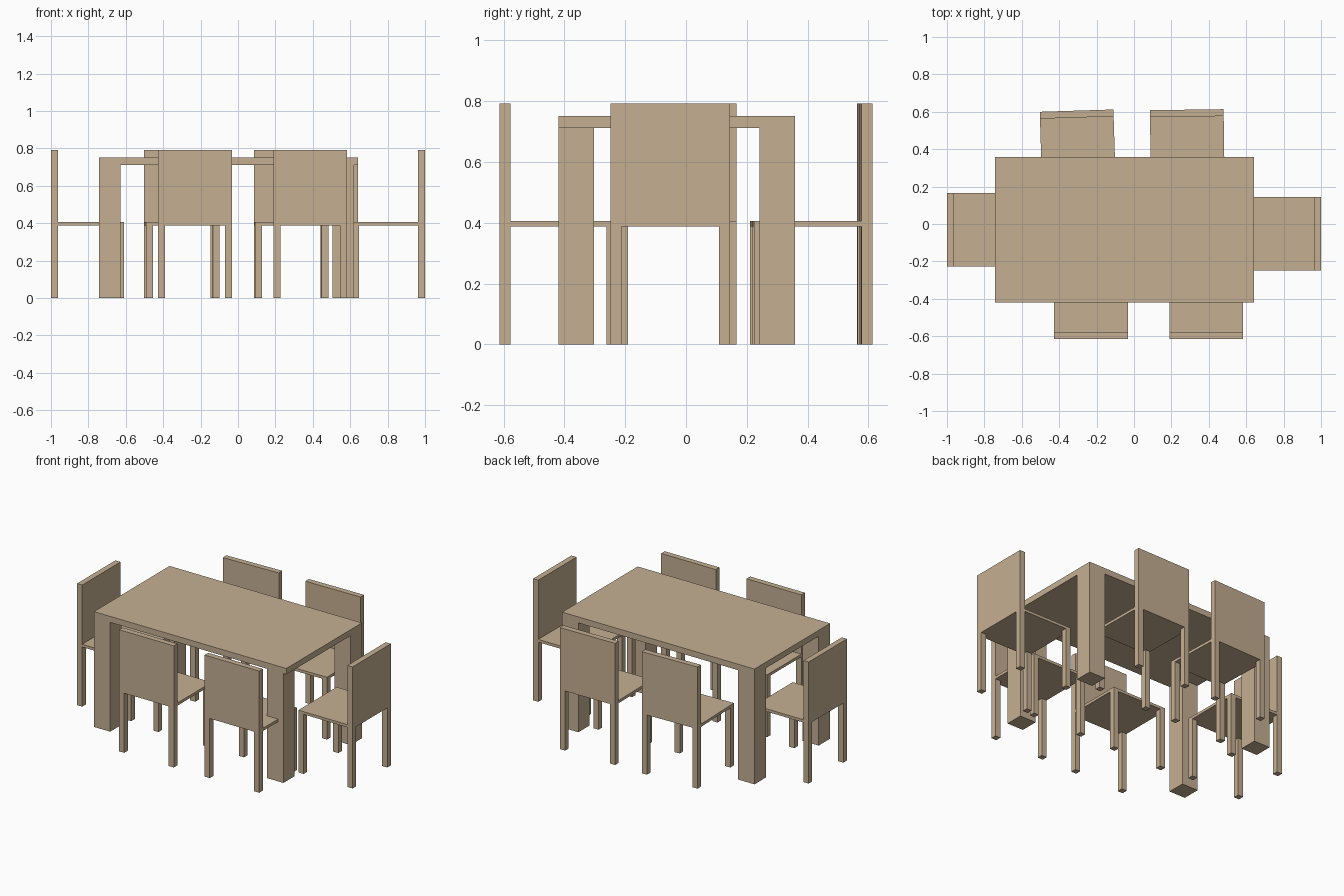
import bpy, bmesh
from math import radians
from mathutils import Matrix, Vector

if "Cube" in bpy.data.objects:
    bpy.data.objects.remove(bpy.data.objects["Cube"])

wood = bpy.data.materials.new("wood")
wood.diffuse_color = (0.56, 0.43, 0.29, 1)
wood.use_nodes = True
wood.node_tree.nodes["Principled BSDF"].inputs["Base Color"].default_value = wood.diffuse_color


def box(name, x, y, z, place=Matrix()):
    """Box from (min, max) ranges, moved by a placement matrix."""
    bm = bmesh.new()
    bmesh.ops.create_cube(bm, size=1)
    for v in bm.verts:
        v.co = Vector([(r[0] + r[1]) / 2 + c * (r[1] - r[0])
                       for r, c in zip((x, y, z), v.co)])
    mesh = bpy.data.meshes.new(name)
    bm.to_mesh(mesh)
    bm.free()
    mesh.materials.append(wood)
    ob = bpy.data.objects.new(name, mesh)
    ob.matrix_world = place
    bpy.context.collection.objects.link(ob)


# Chair: origin at the middle of the outer back face, seat extends along +y
W, D, T = 0.197, 0.39, 0.037
SEAT_LOW, SEAT_TOP, BACK_TOP = 0.388, 0.406, 0.792


def chair(name, x, y, angle):
    place = Matrix.Translation((x, y, 0)) @ Matrix.Rotation(radians(angle), 4, 'Z')
    box(name + "_backrest", (-W, W), (0, T), (SEAT_LOW, BACK_TOP), place)
    box(name + "_seat", (-W, W), (T, D), (SEAT_LOW, SEAT_TOP), place)
    for side, lx in (("left", -W), ("right", W - T)):
        for end, ly in (("back", 0), ("front", D - T)):
            box(f"{name}_{end}_{side}_leg", (lx, lx + T), (ly, ly + T),
                (0, SEAT_LOW), place)


# Table
X0, X1, Y0, Y1, L = -0.744, 0.642, -0.42, 0.358, 0.117
UNDER = 0.712
box("table_top", (X0, X1), (Y0, Y1), (UNDER, 0.751))
# the front right leg sits slightly inward
for name, lx, ly in (("front_left", X0, Y0), ("back_left", X0, Y1 - L),
                     ("front_right", X1 - L - 0.021, Y0),
                     ("back_right", X1 - L, Y1 - L)):
    box(f"table_{name}_leg", (lx, lx + L), (ly, ly + L), (0, UNDER))

# Six chairs around the table
chair("front_left_chair", -0.23, -0.614, 0)
chair("front_right_chair", 0.386, -0.614, 0)
chair("back_left_chair", -0.307, 0.606, 181.8)
chair("back_right_chair", 0.282, 0.611, 180.8)
chair("left_end_chair", -1.0, -0.031, -90)
chair("right_end_chair", 1.0, -0.052, 90)
